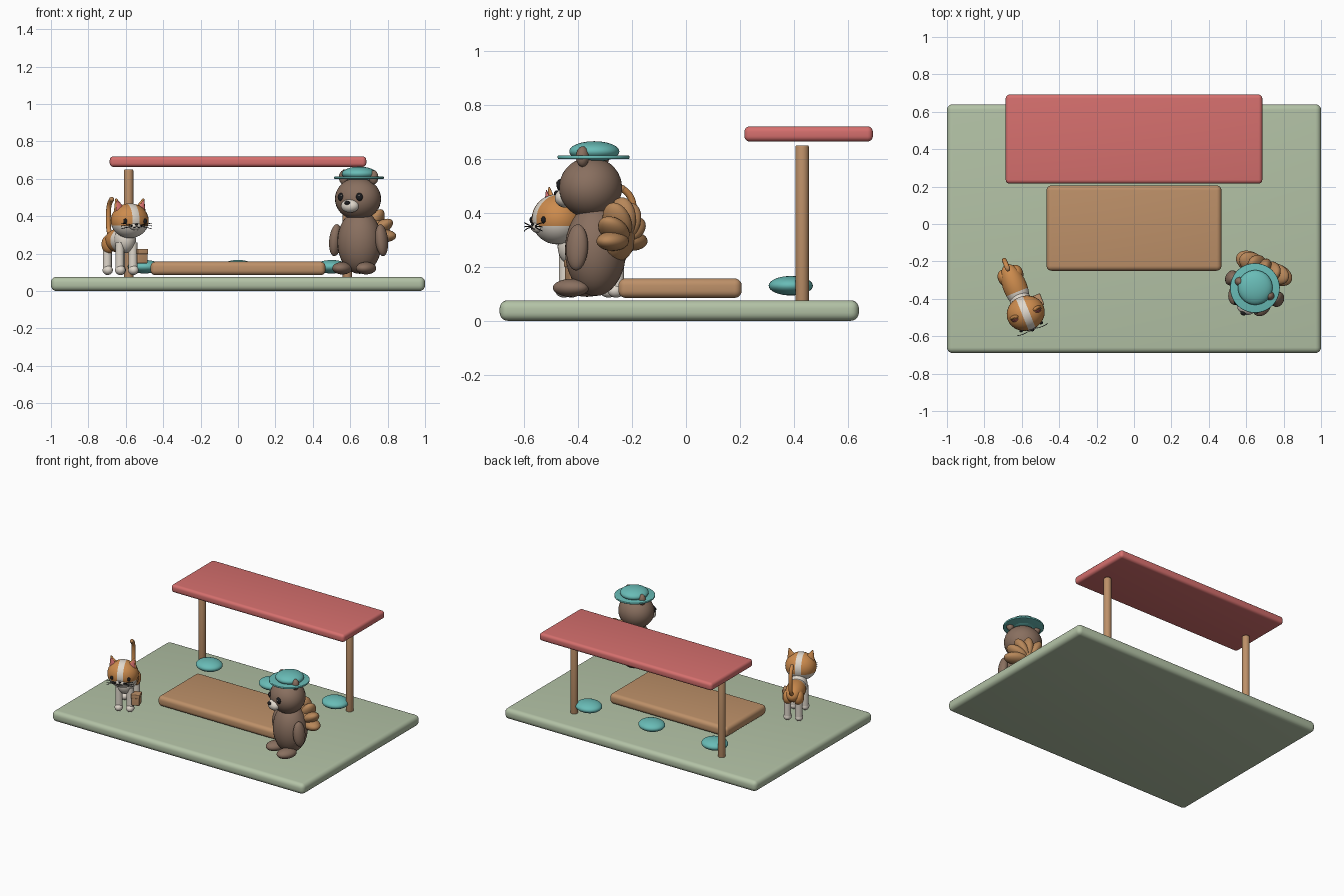
import bpy, bmesh, math
from mathutils import Matrix, Vector, Euler

if "Cube" in bpy.data.objects:
    bpy.data.objects.remove(bpy.data.objects["Cube"], do_unlink=True)


def material(name, r, g, b):
    m = bpy.data.materials.new(name)
    m.use_nodes = True
    m.diffuse_color = (r, g, b, 1)
    node = m.node_tree.nodes["Principled BSDF"]
    node.inputs["Base Color"].default_value = (r, g, b, 1)
    node.inputs["Roughness"].default_value = 0.8
    return m


GREEN = material("sage_green", 0.45, 0.54, 0.38)
RED = material("coral_red", 0.67, 0.16, 0.155)
WOOD = material("wood_tan", 0.51, 0.28, 0.14)
TEAL = material("teal", 0.14, 0.50, 0.47)
BROWN = material("fur_brown", 0.25, 0.16, 0.115)
ORANGE = material("fur_orange", 0.61, 0.26, 0.075)
CREAM = material("cream", 0.74, 0.68, 0.60)
BLACK = material("near_black", 0.012, 0.012, 0.014)
NUT = material("nut_brown", 0.47, 0.24, 0.10)

WORLD = Matrix.Identity(4)


def frame(x, y, turn):
    return Matrix.Translation((x, y, 0)) @ Matrix.Rotation(math.radians(turn), 4, "Z")


def finish(name, bm, mats, smooth=True):
    mesh = bpy.data.meshes.new(name)
    bm.to_mesh(mesh)
    bm.free()
    for m in mats:
        mesh.materials.append(m)
    for p in mesh.polygons:
        p.use_smooth = smooth
    obj = bpy.data.objects.new(name, mesh)
    bpy.context.collection.objects.link(obj)
    return obj


def pose(base, loc, rot, size=(1, 1, 1)):
    turn = Euler([math.radians(a) for a in rot]).to_matrix().to_4x4()
    return base @ Matrix.Translation(loc) @ turn @ Matrix.Diagonal((*size, 1))


def ball(name, mat, base, loc, radii, rot=(0, 0, 0), cuts=(), patch=None, other=None):
    """Ellipsoid; cuts are planes on it, patch(point) picks faces for the other colour."""
    bm = bmesh.new()
    bmesh.ops.create_uvsphere(bm, u_segments=32, v_segments=18, radius=1)
    bmesh.ops.scale(bm, vec=radii, verts=bm.verts)
    for point, normal in cuts:
        bmesh.ops.bisect_plane(bm, geom=bm.verts[:] + bm.edges[:] + bm.faces[:],
                               plane_co=point, plane_no=normal)
    if patch:
        for f in bm.faces:
            f.material_index = int(patch(f.calc_center_median()))
    bm.transform(pose(base, loc, rot))
    return finish(name, bm, [mat, other] if other else [mat])


def box(name, mat, base, loc, size, bevel):
    bm = bmesh.new()
    bmesh.ops.create_cube(bm, size=1)
    bmesh.ops.scale(bm, vec=size, verts=bm.verts)
    bmesh.ops.bevel(bm, geom=bm.edges[:], offset=bevel, segments=5, profile=0.5, affect="EDGES")
    bm.transform(pose(base, loc, (0, 0, 0)))
    obj = finish(name, bm, [mat])
    return smooth_edges(obj)


def smooth_edges(obj):
    bpy.ops.object.select_all(action="DESELECT")
    obj.select_set(True)
    bpy.context.view_layer.objects.active = obj
    bpy.ops.object.shade_smooth_by_angle(angle=math.radians(35))
    return obj


def cone(name, mat, base, loc, r1, r2, depth, rot=(0, 0, 0), size=(1, 1, 1), sides=24, bevel=0):
    bm = bmesh.new()
    bmesh.ops.create_cone(bm, cap_ends=True, segments=sides, radius1=r1, radius2=r2, depth=depth)
    if bevel:
        rims = [e for e in bm.edges if abs(e.verts[0].co.z - e.verts[1].co.z) < 1e-5]
        bmesh.ops.bevel(bm, geom=rims, offset=bevel, segments=3, profile=0.5, affect="EDGES")
    bm.transform(pose(base, loc, rot, size))
    return smooth_edges(finish(name, bm, [mat]))


def tube(name, mat, base, points, radius):
    curve = bpy.data.curves.new(name, "CURVE")
    curve.dimensions = "3D"
    curve.bevel_depth = radius
    curve.bevel_resolution = 4
    curve.use_fill_caps = True
    spline = curve.splines.new("NURBS")
    spline.points.add(len(points) - 1)
    for p, co in zip(spline.points, points):
        p.co = (*(base @ Vector(co)), 1)
    spline.use_endpoint_u = True
    spline.order_u = 3
    curve.materials.append(mat)
    obj = bpy.data.objects.new(name, curve)
    bpy.context.collection.objects.link(obj)


SIDES = (("right", -1), ("left", 1))

# Ground, low table, shelter and cushions
box("ground_slab", GREEN, WORLD, (0, -0.025, 0.038), (2, 1.33, 0.076), 0.03)
box("low_table", WOOD, WORLD, (0, -0.022, 0.121), (0.935, 0.456, 0.072), 0.026)
box("shelter_roof", RED, WORLD, (0, 0.454, 0.692), (1.372, 0.476, 0.056), 0.02)
for side, s in SIDES:
    cone(side + "_post", WOOD, WORLD, (s * 0.585, 0.43, 0.36), 0.025, 0.025, 0.58, bevel=0.006)
for i, side in enumerate(("right", "middle", "left")):
    ball(side + "_cushion", TEAL, WORLD, ((i - 1) * 0.5, 0.388, 0.13), (0.09, 0.082, 0.036))

# Brown animal with hat
B = frame(0.65, -0.335, -25)
ball("brown_body", BROWN, B, (0, 0, 0.262), (0.12, 0.112, 0.17))
ball("brown_head", BROWN, B, (0, -0.02, 0.493), (0.125, 0.115, 0.113))
ball("brown_muzzle", CREAM, B, (0, -0.122, 0.455), (0.05, 0.038, 0.036))
ball("brown_nose", BLACK, B, (0, -0.157, 0.472), (0.016, 0.011, 0.011))
for side, s in SIDES:
    ball("brown_eye_" + side, BLACK, B, (s * 0.053, -0.118, 0.503), (0.02, 0.014, 0.022))
    ball("brown_eye_glint_" + side, CREAM, B, (s * 0.053 + 0.006, -0.131, 0.511), (0.004, 0.003, 0.004))
    ball("brown_ear_" + side, BROWN, B, (s * 0.088, -0.012, 0.608), (0.026, 0.024, 0.038))
    ball("brown_arm_" + side, BROWN, B, (s * 0.136, -0.012, 0.272), (0.032, 0.042, 0.086), (0, -s * 6, 0))
    ball("brown_foot_" + side, BROWN, B, (s * 0.07, -0.068, 0.122), (0.05, 0.07, 0.033))
cone("hat_brim", TEAL, B, (0, -0.008, 0.606), 0.133, 0.133, 0.013, sides=40, bevel=0.004)
ball("hat_crown", TEAL, B, (0, -0.005, 0.627), (0.093, 0.093, 0.038))

# Fan of rounded lobes on its back
ball("back_bundle", NUT, B, (0, 0.09, 0.32), (0.1, 0.06, 0.1))
for i in range(7):
    a = math.radians((i - 3) * 30)
    spot = (0.082 * math.sin(a), 0.108, 0.295 + 0.082 * math.cos(a))
    ball(f"back_lobe_{i + 1}", NUT, B, spot, (0.036, 0.055, 0.08), (0, math.degrees(a), 0))

# Cat body: orange rump, cream chest
C = frame(-0.61, -0.40, 22)
ball("cat_body", ORANGE, C, (0, 0.07, 0.27), (0.064, 0.128, 0.064),
     cuts=[((0, -0.03, 0), (0, 1, 0))], patch=lambda p: p.y < -0.03, other=CREAM)
ball("cat_chest", CREAM, C, (0, -0.015, 0.275), (0.058, 0.062, 0.072))
for side, s in SIDES:
    for end, y in (("front", -0.035), ("back", 0.143)):
        name = f"cat_{end}_leg_{side}"
        cone(name, CREAM, C, (s * 0.038, y, 0.185), 0.024, 0.024, 0.15)
        ball(name + "_paw", CREAM, C, (s * 0.038, y - 0.006, 0.112), (0.027, 0.032, 0.026))
    ball("cat_haunch_" + side, ORANGE, C, (s * 0.036, 0.135, 0.25), (0.034, 0.045, 0.05))

# Cat head: orange cap, cream blaze and chin
H = C @ Matrix.Translation((0, -0.083, 0.376))
ball("cat_head", ORANGE, H, (0, 0, 0), (0.103, 0.093, 0.093),
     cuts=[((0.02, 0, 0), (1, 0, 0)), ((-0.02, 0, 0), (1, 0, 0)), ((0, 0, -0.025), (0, 0, 1))],
     patch=lambda p: abs(p.x) < 0.02 or p.z < -0.025, other=CREAM)
ball("cat_muzzle", CREAM, H, (0, -0.08, -0.03), (0.034, 0.02, 0.02))
ball("cat_nose", BLACK, H, (0, -0.098, -0.02), (0.009, 0.006, 0.006))
for side, s in SIDES:
    ball("cat_eye_" + side, BLACK, H, (s * 0.057, -0.078, -0.002), (0.011, 0.008, 0.013))
    cone("cat_ear_" + side, ORANGE, H, (s * 0.068, 0.0, 0.083), 0.037, 0.004, 0.075,
         (0, s * 18, 0), (1, 0.55, 1))
    cone("cat_inner_ear_" + side, RED, H, (s * 0.068, -0.012, 0.081), 0.026, 0.003, 0.056,
         (0, s * 18, 0), (1, 0.5, 1))
    for i in range(3):
        tube(f"cat_whisker_{side}_{i + 1}", BLACK, H,
             [(s * 0.025, -0.096, -0.03 + 0.003 * i), (s * 0.055, -0.102, -0.035 + 0.009 * i),
              (s * 0.088, -0.095, -0.043 + 0.015 * i)], 0.0018)
    tube("cat_mouth_" + side, BLACK, H, [(0, -0.1, -0.028), (s * 0.006, -0.1, -0.038),
                                         (s * 0.016, -0.096, -0.036)], 0.0016)

# Cat tail and satchel
tube("cat_tail", ORANGE, C, [(0, 0.17, 0.29), (0, 0.215, 0.30), (0, 0.225, 0.40),
                             (0, 0.212, 0.47), (0, 0.175, 0.49)], 0.013)
ball("cat_tail_tip", NUT, C, (0, 0.175, 0.49), (0.0135, 0.016, 0.0135))
box("satchel", WOOD, C, (0.08, -0.045, 0.185), (0.055, 0.06, 0.075), 0.005)
box("satchel_flap", WOOD, C, (0.08, -0.045, 0.212), (0.06, 0.065, 0.028), 0.005)
